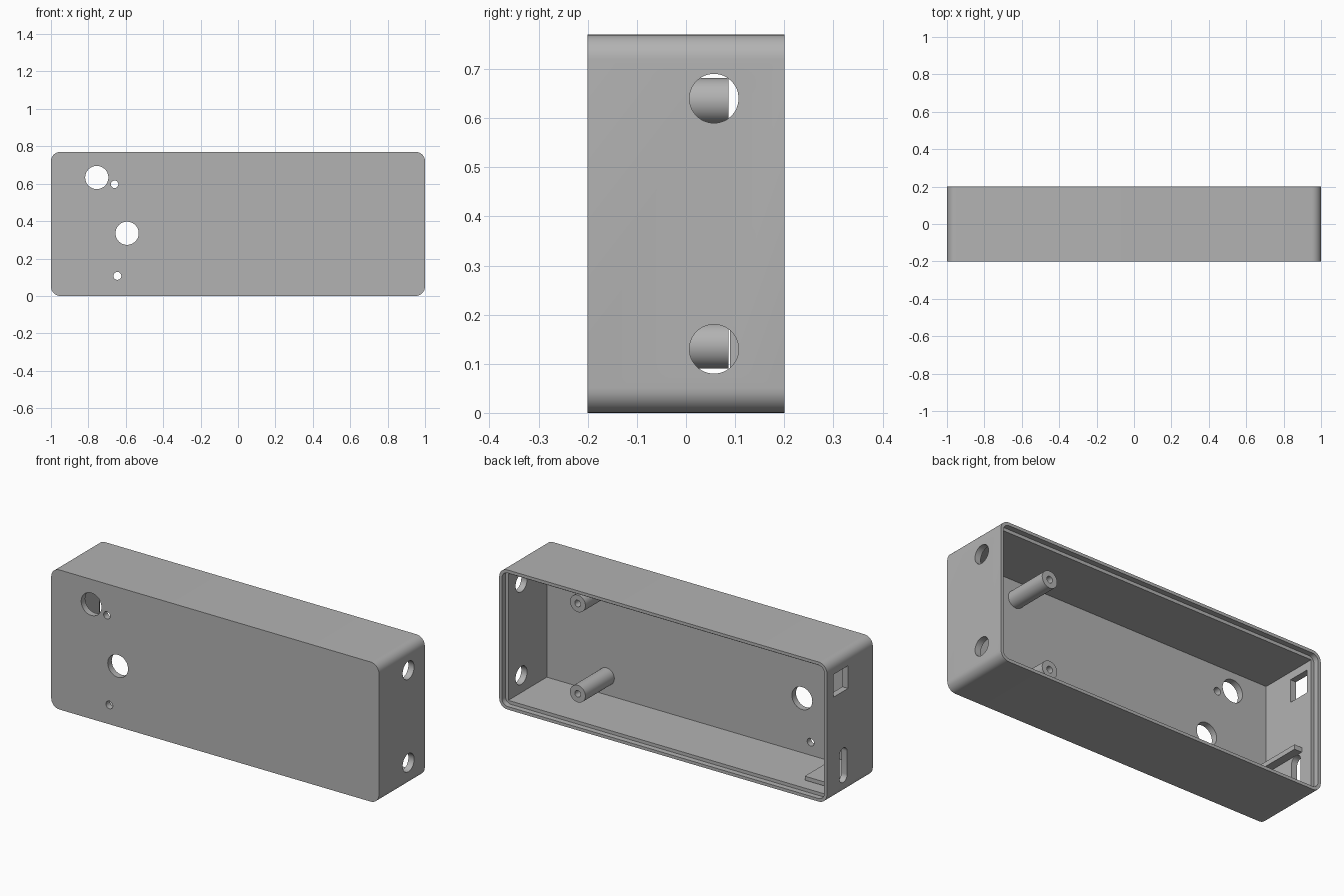
import bpy
import bmesh
import math
from mathutils import Matrix, Vector

if "Cube" in bpy.data.objects:
    bpy.data.objects.remove(bpy.data.objects["Cube"], do_unlink=True)

W, D, H = 2.0, 0.4, 0.77      # outer size
WALL, LIP, STEP = 0.035, 0.017, 0.03
FRONT, BACK = -D / 2, D / 2
MID = H / 2

grey = bpy.data.materials.new("plain_grey")
grey.use_nodes = True
grey.diffuse_color = (0.45, 0.45, 0.45, 1)
grey.node_tree.nodes["Principled BSDF"].inputs["Base Color"].default_value = (0.45, 0.45, 0.45, 1)


def prism(name, outline, start, end, axis="y"):
    """Extrude a 2D outline along y (points are x, z) or x (points are y, z)."""
    def place(p, t):
        return (p[0], t, p[1]) if axis == "y" else (t, p[0], p[1])
    bm = bmesh.new()
    base = bm.faces.new([bm.verts.new(place(p, start)) for p in outline])
    new = bmesh.ops.extrude_face_region(bm, geom=[base])["geom"]
    shift = Vector(place((0, 0), end - start))
    bmesh.ops.translate(bm, verts=[g for g in new if isinstance(g, bmesh.types.BMVert)], vec=shift)
    bmesh.ops.recalc_face_normals(bm, faces=bm.faces)
    mesh = bpy.data.meshes.new(name)
    bm.to_mesh(mesh)
    bm.free()
    mesh.materials.append(grey)
    obj = bpy.data.objects.new(name, mesh)
    bpy.context.collection.objects.link(obj)
    return obj


def rounded(u, v, w, h, r, steps=8):
    """Rounded rectangle centred on (u, v)."""
    points = []
    for k, (su, sv) in enumerate([(1, 1), (-1, 1), (-1, -1), (1, -1)]):
        for i in range(steps + 1):
            a = math.pi / 2 * (k + i / steps)
            points.append((u + su * (w / 2 - r) + r * math.cos(a),
                           v + sv * (h / 2 - r) + r * math.sin(a)))
    return points


def rect(u, v, w, h):
    return [(u + a * w / 2, v + b * h / 2) for a, b in [(1, 1), (-1, 1), (-1, -1), (1, -1)]]


def circle(u, v, r, n=48):
    return [(u + r * math.cos(math.tau * i / n), v + r * math.sin(math.tau * i / n)) for i in range(n)]


def cut(obj, cutter):
    cutter.hide_render = True
    mod = obj.modifiers.new("cut", "BOOLEAN")
    mod.operation, mod.solver, mod.object = "DIFFERENCE", "EXACT", cutter
    bpy.context.view_layer.objects.active = obj
    bpy.ops.object.modifier_apply(modifier=mod.name)
    bpy.data.objects.remove(cutter, do_unlink=True)


def smooth(obj):
    bpy.ops.object.select_all(action="DESELECT")
    obj.select_set(True)
    bpy.context.view_layer.objects.active = obj
    bpy.ops.object.shade_smooth_by_angle(angle=math.radians(30))


# Shell: open at the back, with a stepped lip for a lid
shell = prism("case_shell", rounded(0, MID, W, H, 0.05), FRONT, BACK)
cut(shell, prism("cavity", rect(0, MID, W - 2 * WALL, H - 2 * WALL), FRONT + WALL, BACK + 0.1))
cut(shell, prism("lid_recess", rounded(0, MID, W - 2 * LIP, H - 2 * LIP, 0.035),
                 BACK - STEP, BACK + 0.1))

# Front panel holes
for x, z, r in [(-0.755, 0.633, 0.062), (-0.66, 0.597, 0.02),
                (-0.593, 0.335, 0.062), (-0.645, 0.107, 0.021)]:
    cut(shell, prism("front_hole", circle(x, z, r), FRONT - 0.1, FRONT + 0.1))

# Round holes in the left wall
for z in (0.13, 0.64):
    cut(shell, prism("side_hole", circle(0.057, z, 0.05), 0.9, 1.1, "x"))

# Square window and upright slot in the right wall
cut(shell, prism("square_window", rect(0.078, 0.63, 0.125, 0.125), -1.1, -0.9, "x"))
cut(shell, prism("slot", rounded(0.057, 0.16, 0.066, 0.19, 0.032), -1.1, -0.9, "x"))
smooth(shell)

# Standoffs with blind screw holes
for name, z in (("lower_standoff", 0.137), ("upper_standoff", 0.635)):
    post = prism(name, circle(0.6, z, 0.047), FRONT + WALL - 0.005, 0.087)
    cut(post, prism("screw_hole", circle(0.6, z, 0.018), -0.06, 0.2))
    smooth(post)

# Ledges below and above the slot
prism("lower_ledge", rect(-0.88, 0.05, 0.17, 0.022), FRONT + WALL - 0.005, 0.1)
prism("upper_ledge", rect(-0.945, 0.268, 0.05, 0.026), FRONT + WALL - 0.005, 0.1)
